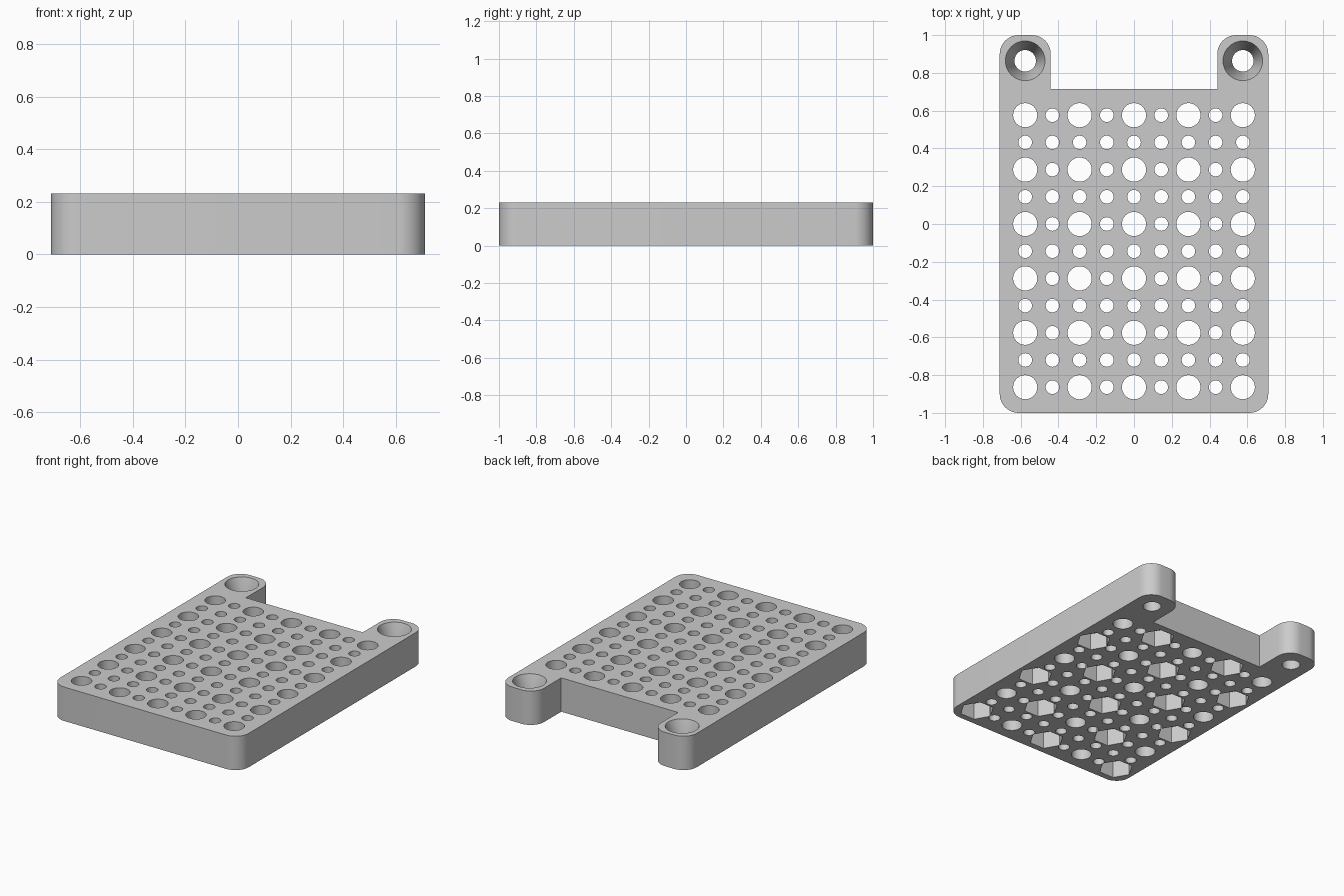
import bpy, bmesh, math
from math import cos, sin, pi

cube = bpy.data.objects.get("Cube")
if cube:
    bpy.data.objects.remove(cube, do_unlink=True)

HEIGHT = 0.231
PITCH = 0.288
HALF_X, HALF_Y = 0.711, 1.0
EAR_IN, NOTCH_Y = 0.441, 0.715
CORNER = 0.1

grey = bpy.data.materials.new("plain grey")
grey.use_nodes = True
grey.diffuse_color = (0.6, 0.6, 0.6, 1)
grey.node_tree.nodes["Principled BSDF"].inputs["Base Color"].default_value = (0.6, 0.6, 0.6, 1)


def make_object(name, bm):
    bmesh.ops.recalc_face_normals(bm, faces=bm.faces)
    mesh = bpy.data.meshes.new(name)
    bm.to_mesh(mesh)
    bm.free()
    mesh.materials.append(grey)
    obj = bpy.data.objects.new(name, mesh)
    bpy.context.collection.objects.link(obj)
    return obj


def add_turned(bm, x, y, profile, sides):
    """Closed solid stacked from (z, radius) rings."""
    rings = [[bm.verts.new((x + r * cos(2 * pi * k / sides), y + r * sin(2 * pi * k / sides), z))
              for k in range(sides)] for z, r in profile]
    for low, high in zip(rings, rings[1:]):
        for k in range(sides):
            n = (k + 1) % sides
            bm.faces.new((low[k], low[n], high[n], high[k]))
    bm.faces.new(rings[0][::-1])
    bm.faces.new(rings[-1])


def corner(cx, cy, start, steps=10):
    """Quarter-circle corner, counter-clockwise from the start angle."""
    return [(cx + CORNER * cos(start + pi / 2 * k / steps),
             cy + CORNER * sin(start + pi / 2 * k / steps)) for k in range(steps + 1)]


# Plate outline: right half, mirrored for the left
ear_y = HALF_Y - CORNER
half = corner(HALF_X - CORNER, -ear_y, -pi / 2)
half += corner(HALF_X - CORNER, ear_y, 0)
half += corner(EAR_IN + CORNER, ear_y, pi / 2)
half += [(EAR_IN, NOTCH_Y)]
outline = half + [(-x, y) for x, y in reversed(half)]

bm = bmesh.new()
base = bm.faces.new([bm.verts.new((x, y, 0)) for x, y in outline])
top = bmesh.ops.extrude_face_region(bm, geom=[base])["geom"]
bmesh.ops.translate(bm, vec=(0, 0, HEIGHT), verts=[g for g in top if isinstance(g, bmesh.types.BMVert)])
plate = make_object("perforated_plate", bm)

# Through holes: large on the full pitch, small in between; hex pockets alternate below
holes, pockets = bmesh.new(), bmesh.new()
for i in range(9):
    for j in range(11):
        x, y = (i - 4) * PITCH / 2, (j - 6) * PITCH / 2 
        large = i % 2 == 0 and j % 2 == 0
        radius = 0.064 if large else 0.036
        add_turned(holes, x, y, [(-0.1, radius), (HEIGHT + 0.1, radius)], 32 if large else 24)
        if large and (i + j) % 4 == 0:
            add_turned(pockets, x, y, [(-0.1, 0.109), (0.115, 0.109)], 6)

# Countersunk screw holes in the ears
for side in (-1, 1):
    add_turned(holes, side * 2 * PITCH, 3 * PITCH,
               [(-0.1, 0.057), (HEIGHT - 0.15, 0.057), (HEIGHT, 0.105), (HEIGHT + 0.1, 0.105)], 40)

cutters = [make_object("hole_cutter", holes), make_object("pocket_cutter", pockets)]
for cutter in cutters:
    cutter.hide_render = True
    mod = plate.modifiers.new(cutter.name, 'BOOLEAN')
    mod.operation = 'DIFFERENCE'
    mod.solver = 'EXACT'
    mod.object = cutter

# Bake the cuts and drop the cutters
bpy.context.view_layer.update()
cut = bpy.data.meshes.new_from_object(plate.evaluated_get(bpy.context.evaluated_depsgraph_get()))
plate.modifiers.clear()
plate.data = cut
for cutter in cutters:
    bpy.data.objects.remove(cutter, do_unlink=True)

bpy.ops.object.select_all(action='DESELECT')
plate.select_set(True)
bpy.context.view_layer.objects.active = plate
bpy.ops.object.shade_smooth_by_angle(angle=math.radians(30))
